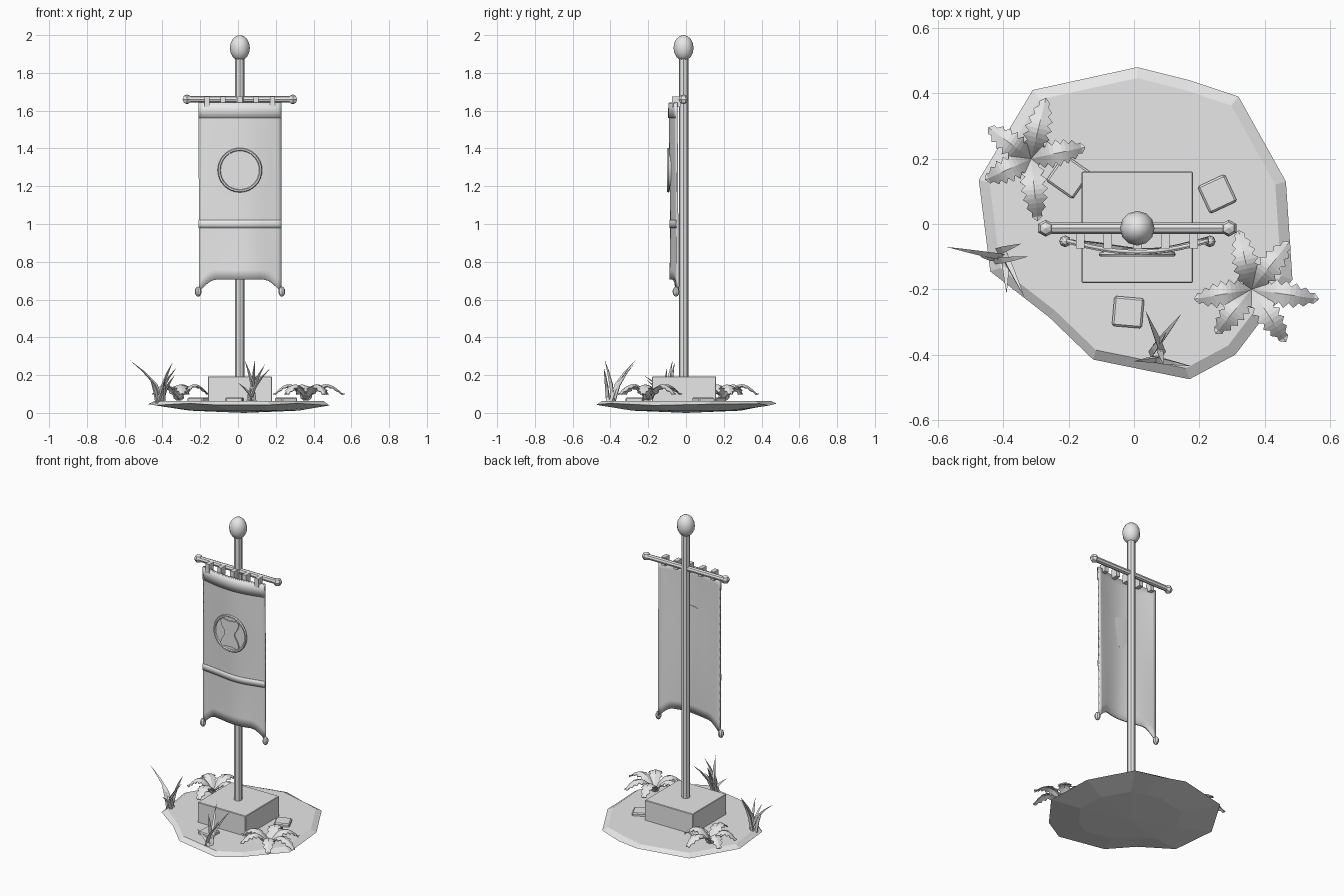
import bpy, math
from mathutils import Vector

if "Cube" in bpy.data.objects:
    bpy.data.objects.remove(bpy.data.objects["Cube"])

GREY = bpy.data.materials.new("plain_grey")
GREY.diffuse_color = (0.8, 0.8, 0.8, 1)
GREY.use_nodes = True
GREY.node_tree.nodes["Principled BSDF"].inputs["Base Color"].default_value = GREY.diffuse_color


def finish(ob, name, smooth=False):
    ob.name = name
    ob.data.materials.clear()
    ob.data.materials.append(GREY)
    bpy.ops.object.select_all(action='DESELECT')
    ob.select_set(True)
    bpy.context.view_layer.objects.active = ob
    if smooth:
        bpy.ops.object.shade_smooth_by_angle(angle=math.radians(40))
    return ob


def mesh(name, verts, faces, smooth=False, thick=0):
    me = bpy.data.meshes.new(name)
    me.from_pydata(verts, [], faces)
    me.update()
    ob = bpy.data.objects.new(name, me)
    bpy.context.collection.objects.link(ob)
    finish(ob, name, smooth)
    if thick:
        m = ob.modifiers.new("thickness", 'SOLIDIFY')
        m.thickness, m.offset = thick, 0
    return ob


def box(name, loc, size, turn=0, bevel=0.0):
    bpy.ops.mesh.primitive_cube_add(size=1, location=loc, rotation=(0, 0, math.radians(turn)))
    ob = bpy.context.object
    ob.scale = size
    bpy.ops.object.transform_apply(location=False, rotation=False, scale=True)
    if bevel:
        m = ob.modifiers.new("bevel", 'BEVEL')
        m.width, m.segments = bevel, 1
    return finish(ob, name)


def rod(name, loc, r, depth, sides, rot=(0, 0, 0)):
    bpy.ops.mesh.primitive_cylinder_add(vertices=sides, radius=r, depth=depth, location=loc, rotation=rot)
    return finish(bpy.context.object, name, sides > 16)


def ball(name, loc, size, seg, rings, smooth=False):
    bpy.ops.mesh.primitive_uv_sphere_add(segments=seg, ring_count=rings, radius=1, location=loc)
    ob = bpy.context.object
    ob.scale = size
    return finish(ob, name, smooth)


# Ground: irregular low slab with a tapered underside
rim = [(-.31, .41), (.01, .48), (.17, .44), (.32, .39), (.465, .13), (.485, -.17), (.31, -.40),
       (.17, -.475), (-.125, -.415), (-.26, -.285), (-.44, -.145), (-.475, .135)]
n = len(rim)
v = [(x * .93, y * .93, .064) for x, y in rim]
v += [(x, y, .045 + .006 * math.sin(i * 2.3)) for i, (x, y) in enumerate(rim)]
v += [(x * .6 + .03, y * .6, .012) for x, y in rim] + [(.03, 0, 0)]
f = [list(range(n))[::-1]]
for i in range(n):
    j = (i + 1) % n
    f += [(i, j, n + j, n + i), (n + i, n + j, 2 * n + j, 2 * n + i), (2 * n + i, 2 * n + j, 3 * n)]
mesh("ground", v, f)

# Plinth and loose paving stones
box("plinth", (.01, -.01, .12), (.34, .34, .145), 0, .003)
for i, (x, y, s, a) in enumerate([(.255, .092, .092, 25), (-.2, .145, .1, -35), (-.018, -.27, .092, -5)]):
    box(f"paving_stone_{i}", (x, y, .068), (s, s, .028), a, .006)

# Pole, finial and crossbar
PX, PY = .01, -.013
rod("pole", (PX, PY, 1.04), .025, 1.72, 8)
ball("finial", (PX, PY, 1.932), (.053, .053, .068), 12, 8, True)
rod("crossbar", (PX, PY, 1.66), .017, .56, 8, (0, math.pi / 2, 0))
for i, x in enumerate((-.27, .29)):
    ball(f"crossbar_knob_{i}", (x, PY, 1.66), (.027, .026, .026), 6, 4)


# Cloth banner with gentle folds and dropped lower corners
def cloth_y(u, z):
    low = (1.64 - z)
    return (-.05 - .03 * math.cos(u * math.pi / 2) - .007 * math.sin(u * 4 + .6) * low
            - .005 * math.sin(z * 5) * (1 - u * u))


def hem(u):
    d = max(0, 1 - (1 - abs(u)) * .2175 / .08)
    return .705 - .065 * d ** 1.4


def sheet(name, z0, z1, off, thick, rows, wide=.2175):
    cols, vs, fs = 20, [], []
    for r in range(rows + 1):
        for c in range(cols + 1):
            u = -1 + 2 * c / cols
            lo = z0(u) if callable(z0) else z0
            z = z1 + (lo - z1) * r / rows
            vs.append((.0105 + wide * u, cloth_y(u, z) + off, z))
    for r in range(rows):
        for c in range(cols):
            a = r * (cols + 1) + c
            fs.append((a, a + cols + 1, a + cols + 2, a + 1))
    return mesh(name, vs, fs, True, thick)


sheet("banner_cloth", hem, 1.643, 0, .01, 18)
sheet("banner_top_band", 1.56, 1.64, -.006, .006, 2, .2185)
sheet("banner_lower_band", .98, 1.02, -.006, .006, 2, .2185)

# Hanging tabs and corner weights
for i, x in enumerate((-.165, -.08, .01, .095, .183)):
    box(f"hanging_tab_{i}", (x, -.052, 1.648), (.026, .045, .056))
for i, x in enumerate((-.211, .232)):
    ball(f"corner_weight_{i}", (x, -.053, .642), (.018, .018, .027), 8, 6)

# Round badge: disc, rim ring and pinched plate
rod("badge_disc", (.01, -.084, 1.285), .108, .018, 32, (math.pi / 2, 0, 0))
bpy.ops.mesh.primitive_torus_add(major_segments=32, minor_segments=6, major_radius=.11, minor_radius=.008,
                                 location=(.01, -.093, 1.285), rotation=(math.pi / 2, 0, 0))
finish(bpy.context.object, "badge_ring", True)
side = [(.055, .09), (.065, .07), (.055, .04), (.035, .01), (.035, -.01), (.055, -.04), (.065, -.07), (.055, -.09)]
outline = side + [(0, -.08)] + [(-x, z) for x, z in side[::-1]] + [(0, .08)]
mesh("badge_plate", [(.01 + x, -.096, 1.285 + z) for x, z in outline], [list(range(len(outline)))], False, .008)


# Serrated arching leaves in two rosettes
def leaf(name, base, tip, height):
    a, b = Vector((*base, .07)), Vector((*tip, .10))
    across = Vector((-(b - a).y, (b - a).x, 0)).normalized()
    teeth, vs, fs = 7, [], []
    for k in range(2 * teeth + 1):
        t = k / (2 * teeth)
        mid = a.lerp(b, t) + Vector((0, 0, height * math.sin(math.pi * min(1, t * 1.05))))
        w = .006 + .036 * math.sin(math.pi * min(1, .1 + t * .9)) ** .8
        w *= 1 if k % 2 else .62
        if k == 2 * teeth:
            w = .001
        drop = Vector((0, 0, -w * .35))
        vs += [mid - across * w + drop, mid, mid + across * w + drop]
    for k in range(2 * teeth):
        p = 3 * k
        fs += [(p, p + 1, p + 4, p + 3), (p + 1, p + 2, p + 5, p + 4)]
    mesh(name, vs, fs, False, .004)


rosettes = [((-.315, .2), [(-.27, .385), (-.15, .235), (-.295, .01), (-.455, .135), (-.445, .295)]),
            ((.36, -.2), [(.32, -.02), (.475, -.055), (.565, -.23), (.465, -.36), (.25, -.335), (.185, -.23)])]
for r, (base, tips) in enumerate(rosettes):
    for i, tip in enumerate(tips):
        leaf(f"plant_{r}_leaf_{i}", base, tip, .065)


# Grass tufts of bent three-sided blades
def blade(name, base, tip):
    a, b = Vector((*base, .05)), Vector(tip)
    vs, fs = [], []
    for t, w in ((0, .012), (.45, .012), (.75, .007)):
        c = Vector((a.x + (b.x - a.x) * t ** 1.7, a.y + (b.y - a.y) * t ** 1.7, a.z + (b.z - a.z) * t))
        for k in range(3):
            ang = k * 2 * math.pi / 3 + .4
            vs.append(c + Vector((w * math.cos(ang), w * math.sin(ang), 0)))
    vs.append(b)
    for k in range(3):
        j = (k + 1) % 3
        fs += [(k, j, 3 + j, 3 + k), (3 + k, 3 + j, 6 + j, 6 + k), (6 + k, 6 + j, 9)]
    mesh(name, vs, fs + [(2, 1, 0)])


tufts = [((-.41, -.1), [(-.575, -.07, .28), (-.345, -.06, .27), (-.325, -.1, .24), (-.39, -.215, .18),
                        (-.335, -.225, .2), (-.47, -.1, .19)]),
         ((.07, -.40), [(.035, -.265, .28), (.145, -.275, .26), (.175, -.435, .24), (0, -.42, .16),
                        (.09, -.43, .28), (.1, -.33, .2)])]
for r, (base, tips) in enumerate(tufts):
    for i, tip in enumerate(tips):
        off = (.018 * math.cos(i * 1.9), .018 * math.sin(i * 1.9))
        blade(f"tuft_{r}_blade_{i}", (base[0] + off[0], base[1] + off[1]), tip)
